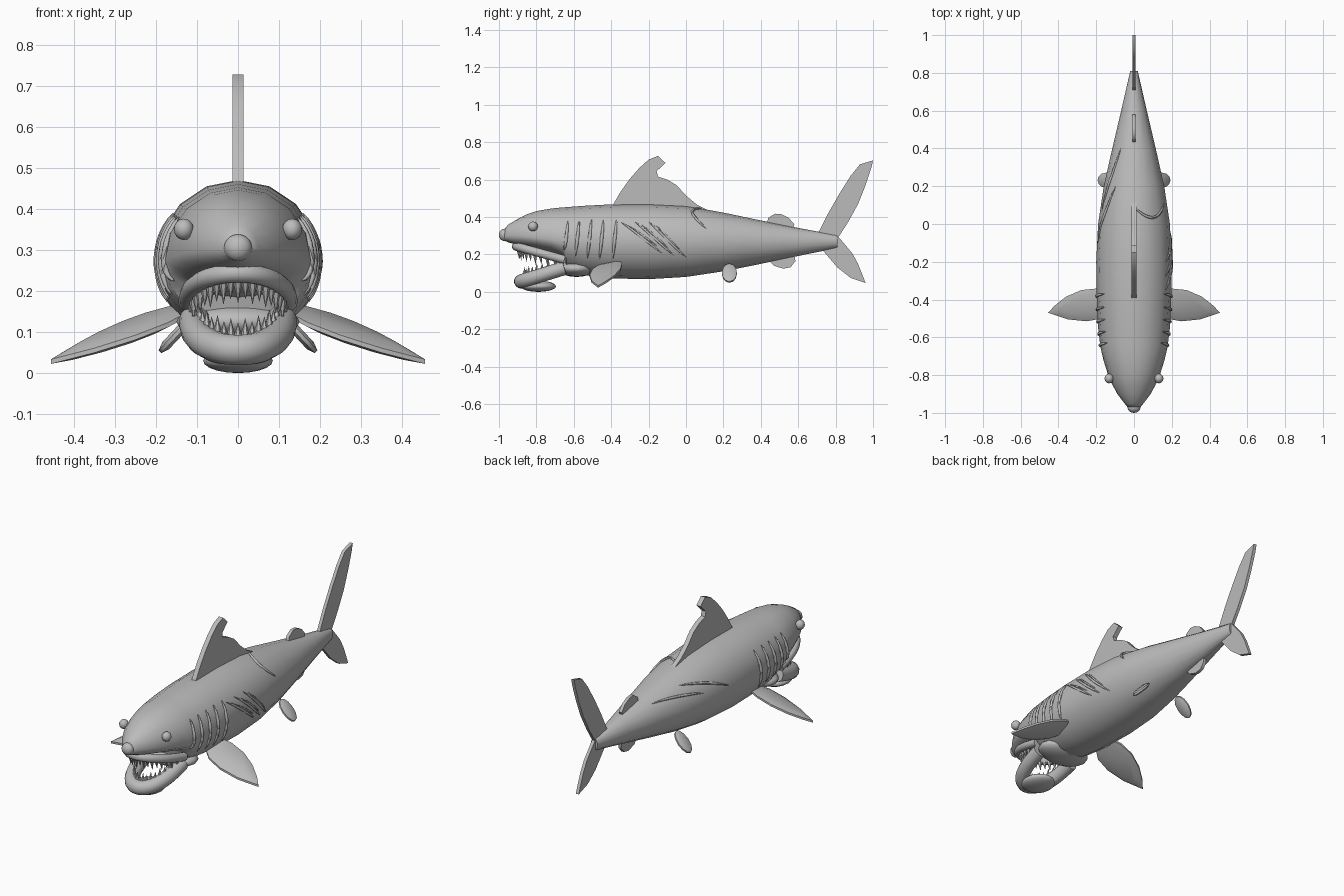
import bpy, bmesh
from math import sin, cos, pi, radians
from mathutils import Vector

if "Cube" in bpy.data.objects:
    bpy.data.objects.remove(bpy.data.objects["Cube"])

grey = bpy.data.materials.new("skin grey")
grey.use_nodes = True
grey.diffuse_color = (0.5, 0.5, 0.5, 1)
grey.node_tree.nodes["Principled BSDF"].inputs["Base Color"].default_value = (0.5, 0.5, 0.5, 1)


def finish(name, bm, angle=40):
    bmesh.ops.recalc_face_normals(bm, faces=bm.faces)
    mesh = bpy.data.meshes.new(name)
    bm.to_mesh(mesh)
    bm.free()
    mesh.materials.append(grey)
    obj = bpy.data.objects.new(name, mesh)
    bpy.context.collection.objects.link(obj)
    bpy.ops.object.select_all(action='DESELECT')
    obj.select_set(True)
    bpy.context.view_layer.objects.active = obj
    bpy.ops.object.shade_smooth_by_angle(angle=radians(angle))
    return obj


def loft(bm, rings):
    """Skin a list of closed rings of points and cap both ends."""
    rows = [[bm.verts.new(p) for p in ring] for ring in rings]
    n = len(rows[0])
    for a, b in zip(rows, rows[1:]):
        for i in range(n):
            j = (i + 1) % n
            bm.faces.new((a[i], a[j], b[j], b[i]))
    bm.faces.new(rows[0])
    bm.faces.new(rows[-1])


def ball(name, centre, size, segments=16):
    bm = bmesh.new()
    bmesh.ops.create_uvsphere(bm, u_segments=segments, v_segments=segments // 2 + 2, radius=1)
    for v in bm.verts:
        v.co = Vector(a * b for a, b in zip(v.co, size)) + Vector(centre)
    return finish(name, bm, 60)


def tube(name, points, radius, taper=False, sides=8):
    """Round tube along a path, optionally pointed at both ends."""
    pts = [Vector(p) for p in points]
    last = len(pts) - 1
    rings = []
    for i, p in enumerate(pts):
        t = (pts[min(i + 1, last)] - pts[max(i - 1, 0)]).normalized()
        side = t.cross(Vector((0, 0.3, 1))).normalized()
        up = side.cross(t)
        r = radius * (0.15 + 0.85 * sin(pi * i / last) ** 0.6) if taper else radius
        rings.append([p + r * (side * cos(2 * pi * k / sides) + up * sin(2 * pi * k / sides))
                      for k in range(sides)])
    bm = bmesh.new()
    loft(bm, rings)
    return finish(name, bm, 60)


def blade(name, outline, half, place, rim=1.0, inner=0.7):
    """Fin from a flat outline; rim < 1 thins the edge."""
    cu = sum(p[0] for p in outline) / len(outline)
    cv = sum(p[1] for p in outline) / len(outline)
    levels = [(inner, -half), (1, -half * rim), (1, half * rim), (inner, half)]
    if rim == 1:
        levels = levels[1:3]
    bm = bmesh.new()
    loft(bm, [[place(cu + (u - cu) * s, cv + (v - cv) * s, w) for u, v in outline]
              for s, w in levels])
    return finish(name, bm, 50)


# Body stations: y, half width, top, middle, bottom
STATIONS = [
    (-0.975, 0.03, 0.33, 0.30, 0.275), (-0.95, 0.05, 0.36, 0.30, 0.265),
    (-0.9, 0.088, 0.39, 0.30, 0.25), (-0.85, 0.115, 0.415, 0.295, 0.24),
    (-0.8, 0.137, 0.432, 0.29, 0.23), (-0.72, 0.162, 0.446, 0.28, 0.21),
    (-0.655, 0.177, 0.452, 0.275, 0.185), (-0.64, 0.179, 0.453, 0.27, 0.12),
    (-0.55, 0.19, 0.46, 0.27, 0.09), (-0.4, 0.197, 0.468, 0.27, 0.072),
    (-0.2, 0.2, 0.47, 0.27, 0.068), (0, 0.19, 0.46, 0.268, 0.08),
    (0.2, 0.16, 0.424, 0.267, 0.11), (0.4, 0.115, 0.382, 0.267, 0.15),
    (0.6, 0.068, 0.342, 0.268, 0.192), (0.81, 0.02, 0.303, 0.27, 0.235)]


def skin(y, angle):
    """Point on the body at y, angle in degrees from the top towards +x."""
    for a, b in zip(STATIONS, STATIONS[1:]):
        if y <= b[0]:
            break
    t = (y - a[0]) / (b[0] - a[0])
    w, top, mid, low = (p + (q - p) * t for p, q in zip(a[1:], b[1:]))
    c = cos(radians(angle))
    return Vector((w * sin(radians(angle)), y, mid + c * (top - mid if c > 0 else mid - low)))


bm = bmesh.new()
loft(bm, [[skin(s[0], 22.5 * k) for k in range(16)] for s in STATIONS])
finish("body", bm, 50)
ball("nose", (0, -0.972, 0.305), (0.034, 0.028, 0.033))
ball("throat", (0, -0.585, 0.125), (0.15, 0.1, 0.045))
ball("chin", (0, -0.79, 0.03), (0.085, 0.095, 0.03))


# Jaws: U-shaped lips with a row of pointed teeth each
def jaw(t, width, back, front, z_back, z_front):
    c = abs(cos(t)) ** 0.8
    return Vector((width * sin(t), back + (front - back) * c, z_back + (z_front - z_back) * c))


def jaw_set(name, shape, radius, count, length, direction):
    tube(name + "_lip", [jaw(pi * (i / 24 - 0.5), *shape) for i in range(25)], radius, sides=12)
    bm = bmesh.new()
    for i in range(count):
        t = pi * ((i + 0.5) / count - 0.5) * 0.96
        base = jaw(t, shape[0] * 0.93, shape[1], shape[2] + 0.012, *shape[3:])
        base.z += direction * radius * 0.6
        size = length * (1 if i % 2 else 0.82)
        tip = base + Vector((0, 0.006, direction * size))
        ring = [bm.verts.new(base + Vector((0.013 * cos(k * pi / 3), 0.013 * sin(k * pi / 3), 0)))
                for k in range(6)]
        point = bm.verts.new(tip)
        bm.faces.new(ring)
        for k in range(6):
            bm.faces.new((ring[k], ring[(k + 1) % 6], point))
    finish(name + "_teeth", bm, 30)


jaw_set("upper_jaw", (0.122, -0.65, -0.908, 0.172, 0.243), 0.023, 19, 0.06, -1)
jaw_set("lower_jaw", (0.106, -0.65, -0.882, 0.128, 0.056), 0.038, 17, 0.055, 1)

# Upright fins on the centre line
UPRIGHT = {
    "dorsal_fin": [(-0.4, 0.45), (-0.35, 0.535), (-0.3, 0.605), (-0.25, 0.662), (-0.2, 0.707),
                   (-0.15, 0.727), (-0.11, 0.69), (-0.157, 0.645), (-0.15, 0.617), (-0.1, 0.6),
                   (-0.05, 0.57), (0, 0.515), (0.06, 0.465), (0.13, 0.43), (0, 0.4), (-0.3, 0.4)],
    "tail_upper_lobe": [(0.7, 0.3), (0.76, 0.42), (0.82, 0.525), (0.88, 0.62), (0.93, 0.682),
                        (1, 0.703), (0.99, 0.66), (0.96, 0.57), (0.92, 0.47), (0.865, 0.37),
                        (0.81, 0.285), (0.76, 0.27)],
    "tail_lower_lobe": [(0.7, 0.26), (0.75, 0.2), (0.81, 0.13), (0.88, 0.075), (0.96, 0.048),
                        (0.94, 0.1), (0.92, 0.15), (0.89, 0.205), (0.84, 0.265), (0.81, 0.3),
                        (0.76, 0.28)],
    "second_dorsal_fin": [(0.43, 0.36), (0.44, 0.395), (0.475, 0.418), (0.51, 0.415),
                          (0.55, 0.395), (0.58, 0.36), (0.57, 0.34), (0.5, 0.33)],
    "anal_fin": [(0.44, 0.17), (0.47, 0.14), (0.52, 0.124), (0.56, 0.132), (0.585, 0.165),
                 (0.58, 0.195), (0.5, 0.2)]}
for name, outline in UPRIGHT.items():
    blade(name, outline, 0.013 if name == "dorsal_fin" else 0.009, lambda u, v, w: (w, u, v))

# Paired parts on both flanks
PECTORAL = [(0.13, -0.36), (0.2, -0.342), (0.28, -0.35), (0.36, -0.385), (0.42, -0.432),
            (0.455, -0.47), (0.42, -0.482), (0.35, -0.505), (0.25, -0.515), (0.17, -0.5),
            (0.12, -0.46)]
PELVIC = [(0.04 * cos(k * pi / 6), 0.06 * sin(k * pi / 6)) for k in range(12)]
for s, side in ((1, "left"), (-1, "right")):
    ball(side + "_eye", (s * 0.132, -0.818, 0.35), (0.024, 0.026, 0.026), 12)
    blade(side + "_pectoral_fin", PECTORAL, 0.016, lambda u, v, w: (
        s * u, v, 0.135 - 0.34 * (u - 0.17) + 0.25 * (v + 0.43) + w), rim=0.35)
    blade(side + "_pelvic_fin", PELVIC, 0.012, lambda u, v, w: (
        s * (0.145 + 0.75 * v + 0.66 * w), 0.232 + u, 0.1 - 0.8 * v + 0.75 * w), rim=0.4)
    for i, y in enumerate((-0.63, -0.57, -0.505, -0.44, -0.37)):
        tube(f"{side}_gill_{i + 1}", [skin(y - 0.022 * k / 12, s * (53 + 66 * k / 12))
                                      for k in range(13)], 0.009, True, 6)


# Scars following the skin: start y, angle, end y, angle
def scar(name, y0, a0, y1, a1, radius=0.007):
    tube(name, [skin(y0 + (y1 - y0) * k / 16, a0 + (a1 - a0) * k / 16)
                for k in range(17)], radius, True, 6)


for i in range(3):
    scar(f"left_slash_{i + 1}", -0.35 + 0.075 * i, 58, -0.13 + 0.065 * i, 108 + 4 * i)
    scar(f"left_thin_slash_{i + 1}", -0.31 + 0.075 * i, 64, -0.15 + 0.06 * i, 98 + 3 * i, 0.005)
scar("right_slash_1", 0.4, -38, 0.08, -72)
scar("right_slash_2", 0.2, -38, -0.1, -80)
tube("bite_scar", [skin(0.09 - 0.065 * sin(pi * k / 16) + 0.02 * k / 16, 66 * k / 16)
                   for k in range(17)], 0.008, True, 6)
